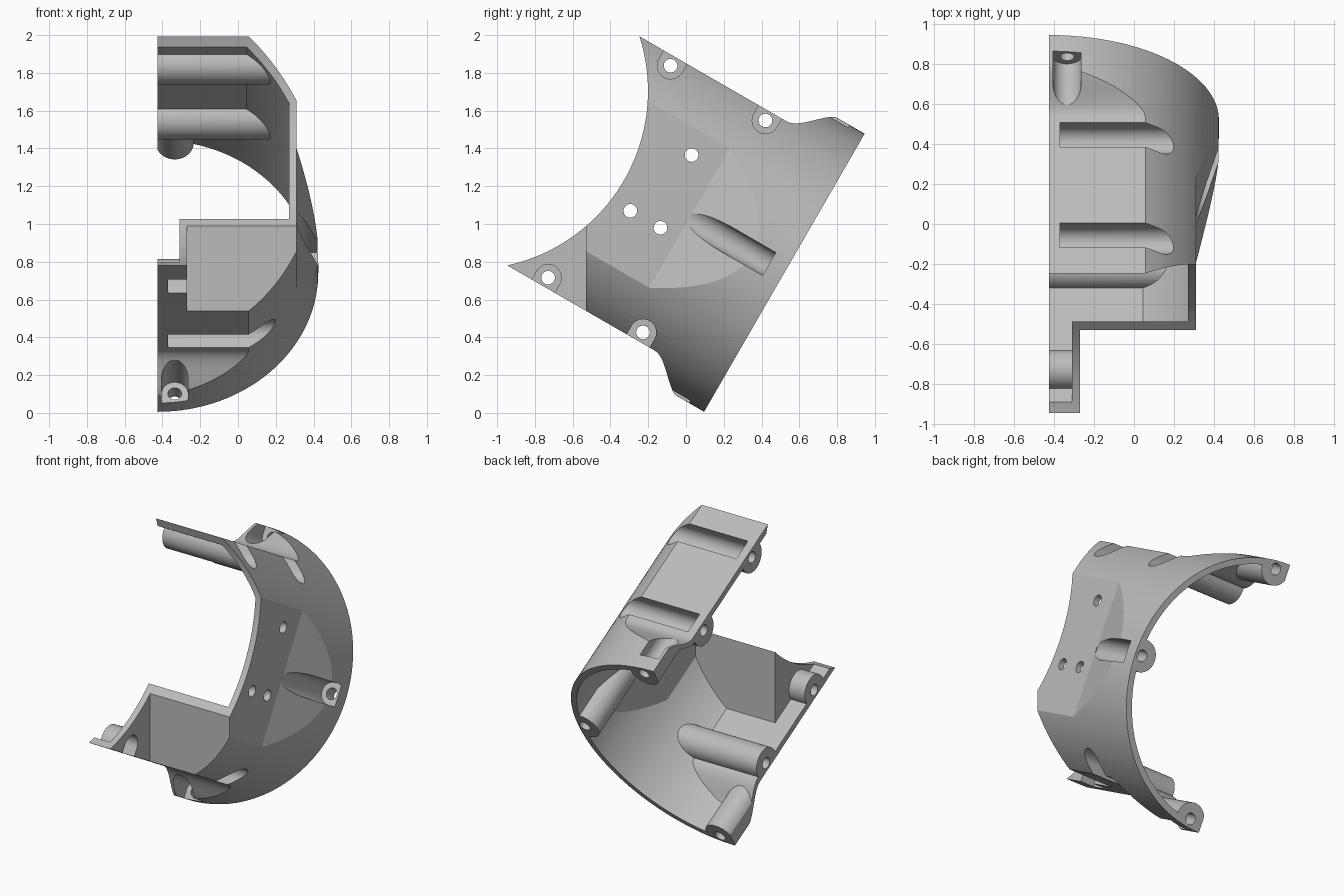
import bpy, bmesh, math
from mathutils import Matrix, Vector

if "Cube" in bpy.data.objects:
    bpy.data.objects.remove(bpy.data.objects["Cube"])

TILT = Matrix.Rotation(math.radians(-30), 4, 'X')   # the tube axis slopes down to the back
OPEN_X, MID, R, WALL = -0.425, 0.903, 0.85, 0.04    # open plane, axis height, radius, wall
BACK = 0.08


def prism(name, points, axis, lo, hi, matrix=TILT):
    """Extrude a closed 2D outline along one axis."""
    k = 'xyz'.index(axis)
    bm = bmesh.new()
    verts = []
    for p in points:
        co = list(p)
        co.insert(k, lo)
        verts.append(bm.verts.new(co))
    face = bm.faces.new(verts)
    step = Vector((0, 0, 0))
    step[k] = hi - lo
    out = bmesh.ops.extrude_face_region(bm, geom=[face])
    bmesh.ops.translate(bm, vec=step, verts=[g for g in out['geom'] if isinstance(g, bmesh.types.BMVert)])
    bmesh.ops.recalc_face_normals(bm, faces=bm.faces)
    bmesh.ops.transform(bm, matrix=matrix, verts=bm.verts)
    mesh = bpy.data.meshes.new(name)
    bm.to_mesh(mesh)
    bm.free()
    ob = bpy.data.objects.new(name, mesh)
    bpy.context.collection.objects.link(ob)
    return ob


def circle(center, r, n=40):
    return [(center[0] + r * math.cos(2 * math.pi * i / n),
             center[1] + r * math.sin(2 * math.pi * i / n)) for i in range(n)]


def u_shape(center, out, r, reach=0.25, n=24):
    """Round-bottomed slot outline that opens towards the direction out."""
    o = Vector(out)
    s = Vector((-o.y, o.x))
    c = Vector(center)
    pts = [c + s * r * math.cos(math.pi * i / n) - o * r * math.sin(math.pi * i / n)
           for i in range(n + 1)]
    return [tuple(p) for p in pts + [c - s * r + o * reach, c + s * r + o * reach]]


def box(name, x0, y1):
    """Upright notch block: everything right of x0 and in front of y1."""
    return prism(name, [(x0, -2), (1, -2), (1, y1), (x0, y1)], 'z', -1, 1.5, Matrix())


def combine(target, tool, operation='DIFFERENCE'):
    mod = target.modifiers.new("cut", 'BOOLEAN')
    mod.operation, mod.solver, mod.object = operation, 'EXACT', tool
    bpy.context.view_layer.objects.active = target
    bpy.ops.object.modifier_apply(modifier=mod.name)
    bpy.data.objects.remove(tool)
    return target


def body(name, inset, left, start, end):
    """Round tube with a flat side, a ramp, and flat flanges swelling to the round back."""
    ob = prism(name, circle((OPEN_X, MID), R - inset, 128), 'y', start, end)
    side = 0.31 - inset
    combine(ob, prism("side_limit", [(left, -2), (side, -2), (side, -0.5), (side + 0.3, 0.5), (left, 0.5)],
                      'z', -1, 3), 'INTERSECT')
    swell = []
    for i in range(21):
        t = i / 20
        swell.append((-0.31 + 0.25 * t, 0.70 - inset + 0.16 * t * t * (3 - 2 * t)))
    half = [(-2, 0.70 - inset)] + swell + [(0.5, 0.86 - inset)]
    outline = [(a, MID + h) for a, h in half] + [(a, MID - h) for a, h in reversed(half)]
    return combine(ob, prism("flange_limit", outline, 'x', -2, 2), 'INTERSECT')


# Screw posts across the flanges (axis, centre, outward, rib span, channel span, hole span)
posts = []
for a in (-0.99, -0.41):
    for s in (1, -1):
        posts.append(('x', (a, MID + s * 0.648), (0, s), (-2, 2), (-0.37, 2), (-2, 0)))
# Screw posts along the tube at the back rim
for c, out in (((-0.335, MID + 0.793), (0, 1)), ((-0.335, MID - 0.793), (0, -1)), ((0.375, MID), (1, 0))):
    posts.append(('y', c, out, (-0.6, 2), (-0.5, -0.013), (-0.1, 1)))

# Outer solid and hollow, both stepped at the lower front corner
cover = body("half_shell_cover", 0, OPEN_X, -1.4, BACK)
combine(cover, box("notch", -0.27, -0.53))
hollow = body("hollow", WALL, -0.8, -1.6, 0.4)
combine(hollow, box("notch_wall", -0.31, -0.487))
for axis, c, out, rib, channel, hole in posts:
    combine(hollow, prism("rib", u_shape(c, out, 0.1), axis, *rib))
combine(cover, hollow)

# Screw channels and holes
for axis, c, out, rib, channel, hole in posts:
    combine(cover, prism("channel", u_shape(c, out, 0.07), axis, *channel))
    combine(cover, prism("screw_hole", circle(c, 0.036), axis, *hole))

# Curved front opening and three side holes
combine(cover, prism("front_arc", circle((-1.845, MID), 0.945, 160), 'x', -2, 2))
for c in ((-0.657, 1.197), (-0.79, 0.779), (-0.607, 0.781)):
    combine(cover, prism("side_hole", circle(c, 0.036), 'x', 0, 2))

# Material and shading
grey = bpy.data.materials.new("light_grey")
grey.use_nodes = True
colour = (0.5, 0.5, 0.5, 1)
grey.diffuse_color = colour
grey.node_tree.nodes["Principled BSDF"].inputs["Base Color"].default_value = colour
cover.data.materials.clear()
cover.data.materials.append(grey)
for p in cover.data.polygons:
    p.material_index = 0
bpy.ops.object.select_all(action='DESELECT')
cover.select_set(True)
bpy.context.view_layer.objects.active = cover
bpy.ops.object.shade_smooth_by_angle(angle=math.radians(12))
